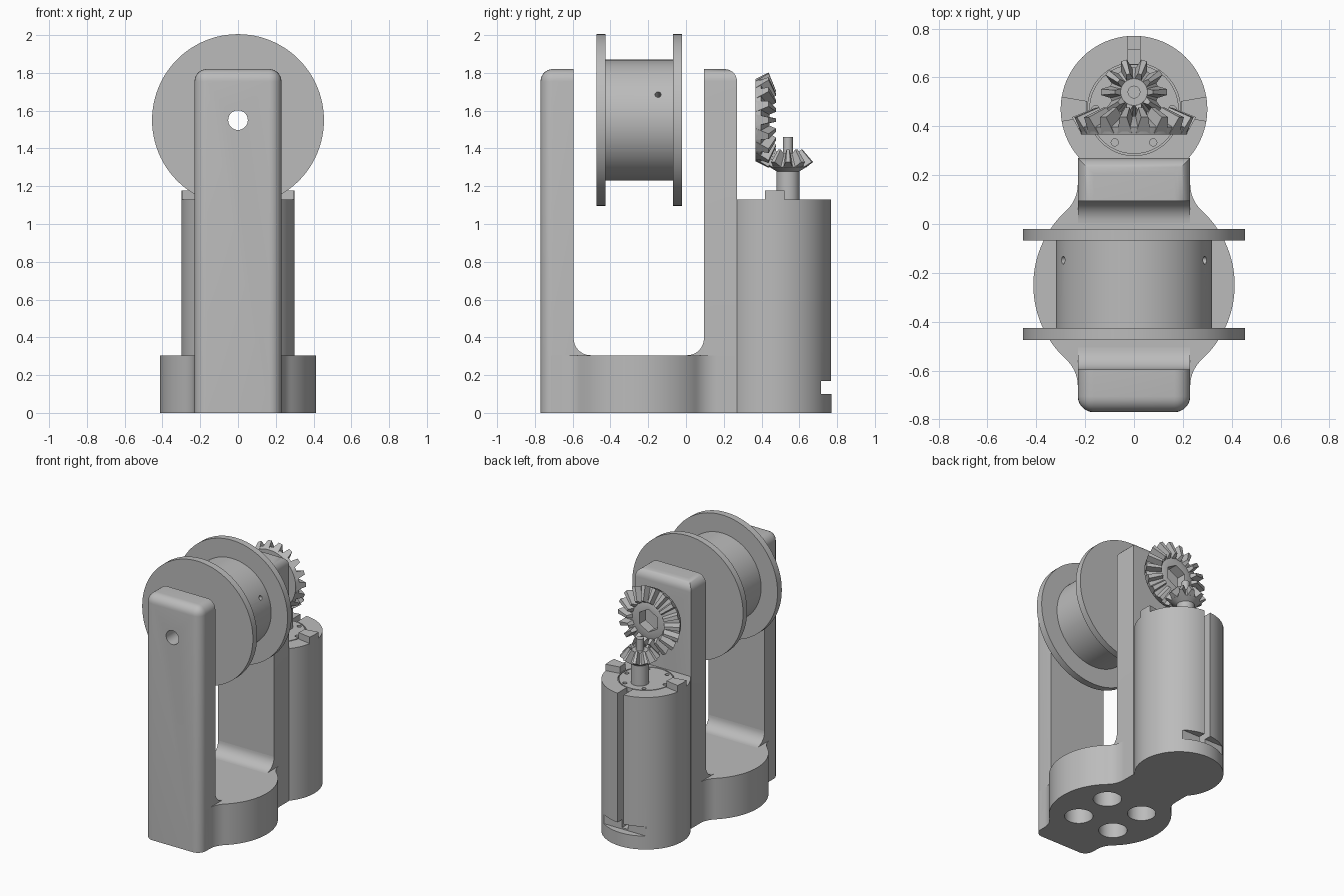
import bpy
import bmesh
from math import sin, cos, pi, radians, sqrt, atan2
from mathutils import Matrix, Vector

if "Cube" in bpy.data.objects:
    bpy.data.objects.remove(bpy.data.objects["Cube"])

grey = bpy.data.materials.new("plain grey")
grey.use_nodes = True
grey.diffuse_color = (0.5, 0.5, 0.5, 1)
grey.node_tree.nodes["Principled BSDF"].inputs["Base Color"].default_value = (0.5, 0.5, 0.5, 1)

# Orientations: local z runs along the named axis
ALONG_Z = Matrix.Identity(4)
ALONG_Y = Matrix(((0, 1, 0, 0), (0, 0, 1, 0), (1, 0, 0, 0), (0, 0, 0, 1)))
ALONG_X = Matrix(((0, 0, 1, 0), (1, 0, 0, 0), (0, 1, 0, 0), (0, 0, 0, 1)))


def finish(name, bm, axis=ALONG_Z, at=(0, 0, 0)):
    bmesh.ops.remove_doubles(bm, verts=bm.verts, dist=1e-5)
    bm.transform(Matrix.Translation(at) @ axis)
    bmesh.ops.recalc_face_normals(bm, faces=bm.faces)
    mesh = bpy.data.meshes.new(name)
    bm.to_mesh(mesh)
    bm.free()
    mesh.materials.append(grey)
    mesh.shade_smooth()
    mesh.set_sharp_from_angle(angle=radians(32))
    obj = bpy.data.objects.new(name, mesh)
    bpy.context.scene.collection.objects.link(obj)
    return obj


def prism(name, outline, low, high, axis=ALONG_Z, at=(0, 0, 0)):
    bm = bmesh.new()
    face = bm.faces.new([bm.verts.new((a, b, low)) for a, b in outline])
    ext = bmesh.ops.extrude_face_region(bm, geom=[face])["geom"]
    verts = [v for v in ext if isinstance(v, bmesh.types.BMVert)]
    bmesh.ops.translate(bm, verts=verts, vec=(0, 0, high - low))
    return finish(name, bm, axis, at)


def arc(cx, cy, r, start, end, steps):
    angles = [start + (end - start) * i / steps for i in range(steps + 1)]
    return [(cx + r * cos(a), cy + r * sin(a)) for a in angles]


def rod(name, r, low, high, axis=ALONG_Z, at=(0, 0, 0), sides=32):
    return prism(name, arc(0, 0, r, 0, 2 * pi, sides)[:-1], low, high, axis, at)


def box(name, x0, x1, y0, y1, z0, z1):
    return prism(name, [(x0, y0), (x1, y0), (x1, y1), (x0, y1)], z0, z1)


def lathe_mesh(profile, sides):
    bm = bmesh.new()
    verts = [bm.verts.new((r, 0, h)) for r, h in profile]
    edges = [bm.edges.new(pair) for pair in zip(verts, verts[1:])]
    bmesh.ops.spin(bm, geom=verts + edges, cent=(0, 0, 0), axis=(0, 0, 1),
                   angle=2 * pi, steps=sides, use_duplicate=False)
    bmesh.ops.remove_doubles(bm, verts=bm.verts, dist=1e-5)
    return bm


def cut(obj, cutters):
    for c in cutters:
        c.hide_render = True
        mod = obj.modifiers.new("cut", "BOOLEAN")
        mod.operation, mod.solver, mod.object = "DIFFERENCE", "EXACT", c
    graph = bpy.context.evaluated_depsgraph_get()
    mesh = bpy.data.meshes.new_from_object(obj.evaluated_get(graph))
    obj.modifiers.clear()
    obj.data = mesh
    mesh.shade_smooth()
    mesh.set_sharp_from_angle(angle=radians(32))
    for c in cutters:
        bpy.data.objects.remove(c)


def bevel_gear(name, teeth, profile, root, tip, widths, axis, at, phase):
    """Turned blank with tapered teeth; root and tip are (outer, inner) points."""
    bm = lathe_mesh(profile, teeth * 3)
    for i in range(teeth):
        turn = Matrix.Rotation(2 * pi * (i + phase) / teeth, 3, "Z")
        ends = []
        for k, taper in enumerate((1, 0.62)):
            ring = []
            for (r, h), w in ((root[k], widths[0]), (tip[k], widths[1])):
                pair = [Vector((r, s * w * taper / 2, h)) for s in (-1, 1)]
                ring += pair if not ring else pair[::-1]
            ends.append([bm.verts.new(turn @ p) for p in ring])
        a, b = ends
        bm.faces.new(a)
        bm.faces.new(b)
        for j in range(4):
            n = (j + 1) % 4
            bm.faces.new((a[j], a[n], b[n], b[j]))
    return finish(name, bm, axis, at)


# Base: round plate blended into the two posts, with blind sockets beneath
W, BASE_Y, BASE_R, FLOOR, BLEND = 0.23, -0.25, 0.412, 0.305, 0.15
dx = W + BLEND
dy = sqrt((BASE_R + BLEND) ** 2 - dx ** 2)
swing = atan2(dy, dx)
right = [(W, BASE_Y - dy - 0.05)]
right += arc(dx, BASE_Y - dy, BLEND, pi, pi - swing, 10)
right += arc(0, BASE_Y, BASE_R, -swing, swing, 40)[1:-1]
right += arc(dx, BASE_Y + dy, BLEND, pi + swing, pi, 10)
right.append((W, 0.26))
base = prism("base", right + [(-x, y) for x, y in reversed(right)], 0, FLOOR)
cut(base, [rod("socket_cutter", 0.096, -0.1, 0.22, at=(sx * 0.15, BASE_Y + sy * 0.15, 0))
           for sx in (-1, 1) for sy in (-1, 1)])

# Posts with rounded outer edges and an axle hole
AXLE = 1.55


def post(name, y0, y1, outer_y, round_sides):
    obj = box(name, -W, W, y0, y1, 0, 1.82)
    bm = bmesh.new()
    bm.from_mesh(obj.data)
    chosen = []
    for e in bm.edges:
        mid = (e.verts[0].co + e.verts[1].co) / 2
        inner = abs(mid.y - outer_y) > 0.15
        top = mid.z > 1.8 and not inner
        side = round_sides and 0.1 < mid.z < 1.8 and abs(mid.y - outer_y) < 0.01
        if top or side:
            chosen.append(e)
    bmesh.ops.bevel(bm, geom=chosen, offset=0.065, segments=7, profile=0.5, affect="EDGES")
    bm.to_mesh(obj.data)
    bm.free()
    cut(obj, [rod("axle_cutter", 0.052, -1, 1, ALONG_Y, (0, 0, AXLE))])


post("front_post", -0.77, -0.595, -0.77, True)
post("rear_post", 0.095, 0.27, 0.27, False)

# Concave fillets where the posts meet the floor
for name, y, s in (("front_fillet", -0.595, 1), ("rear_fillet", 0.095, -1)):
    curve = arc(0.09, FLOOR + 0.09, 0.09, pi, 1.5 * pi, 10)
    shape = [(y - s * 0.01, FLOOR - 0.01), (y - s * 0.01, FLOOR + 0.09)]
    shape += [(y + s * a, b) for a, b in curve] + [(y + s * 0.09, FLOOR - 0.01)]
    prism(name, shape, -W, W, ALONG_X)

# Spool: flanged drum with hex bore and two cord holes
drum = [(0, -0.475), (0.455, -0.475), (0.455, -0.425), (0.32, -0.425),
        (0.32, -0.068), (0.455, -0.068), (0.455, -0.02), (0, -0.02)]
spool = finish("spool", lathe_mesh(drum, 96), ALONG_Y, (0, 0, AXLE))
cutters = [rod("bore_cutter", 0.085, -1, 1, ALONG_Y, (0, 0, AXLE), 6)]
for angle in (radians(65), radians(-65)):
    tilt = Matrix.Rotation(angle, 4, "Y")
    cutters.append(rod("cord_cutter", 0.016, 0.22, 0.4, tilt, (0, -0.148, AXLE), 16))
cut(spool, cutters)

# Motor housing: sleeve with a rear cable slot and a cross slot near the foot
MOTOR_Y, TOP = 0.47, 1.13
sleeve = [(0, 0), (0.3, 0), (0.3, TOP), (0.19, TOP), (0.19, TOP - 0.03), (0, TOP - 0.03)]
housing = finish("motor_housing", lathe_mesh(sleeve, 80), at=(0, MOTOR_Y, 0))
cut(housing, [box("cable_cutter", -0.025, 0.025, 0.655, 0.9, 0.11, 1.3),
              box("cross_cutter", -0.4, 0.4, 0.715, 0.9, 0.1, 0.17)])

# Locking tabs on the sleeve rim
for name, mid in (("right_tab", pi), ("left_tab", 0)):
    wedge = arc(0, MOTOR_Y, 0.3, mid - 0.17, mid + 0.17, 8)
    wedge += arc(0, MOTOR_Y, 0.195, mid + 0.17, mid - 0.17, 4)
    prism(name, wedge, TOP - 0.01, 1.178)

# Motor face with screw holes, then boss and shaft set off-centre
face = rod("motor_face", 0.183, 1.05, TOP, at=(0, MOTOR_Y, 0), sides=64)
cut(face, [rod("screw_cutter", 0.015, TOP - 0.04, TOP + 0.1, sides=16,
               at=(0.157 * cos(i * pi / 3), MOTOR_Y + 0.157 * sin(i * pi / 3), 0))
           for i in range(6)])
SHAFT_Y = 0.54
rod("shaft_boss", 0.061, TOP - 0.01, 1.285, at=(0, SHAFT_Y, 0))
rod("motor_shaft", 0.026, 1.2, 1.46, at=(0, SHAFT_Y, 0))

# Bevel gears
bevel_gear("pinion", 10,
           [(0, 0), (0.06, 0), (0.1, 0.025), (0.055, 0.095), (0, 0.095)],
           ((0.09, 0.02), (0.045, 0.085)), ((0.136, 0.05), (0.077, 0.117)),
           (0.052, 0.024), ALONG_Z, (0, SHAFT_Y, 1.278), 0)
wheel = bevel_gear("large_gear", 18,
                   [(0, 0), (0.217, 0), (0.228, 0.03), (0.13, 0.075), (0, 0.075)],
                   ((0.215, 0.001), (0.12, 0.06)), ((0.254, 0.07), (0.155, 0.11)),
                   (0.062, 0.03), ALONG_Y, (0, 0.367, AXLE), 0.5)
cut(wheel, [rod("hex_cutter", 0.085, 0.3, 0.6, ALONG_Y, (0, 0, AXLE), 6)])
